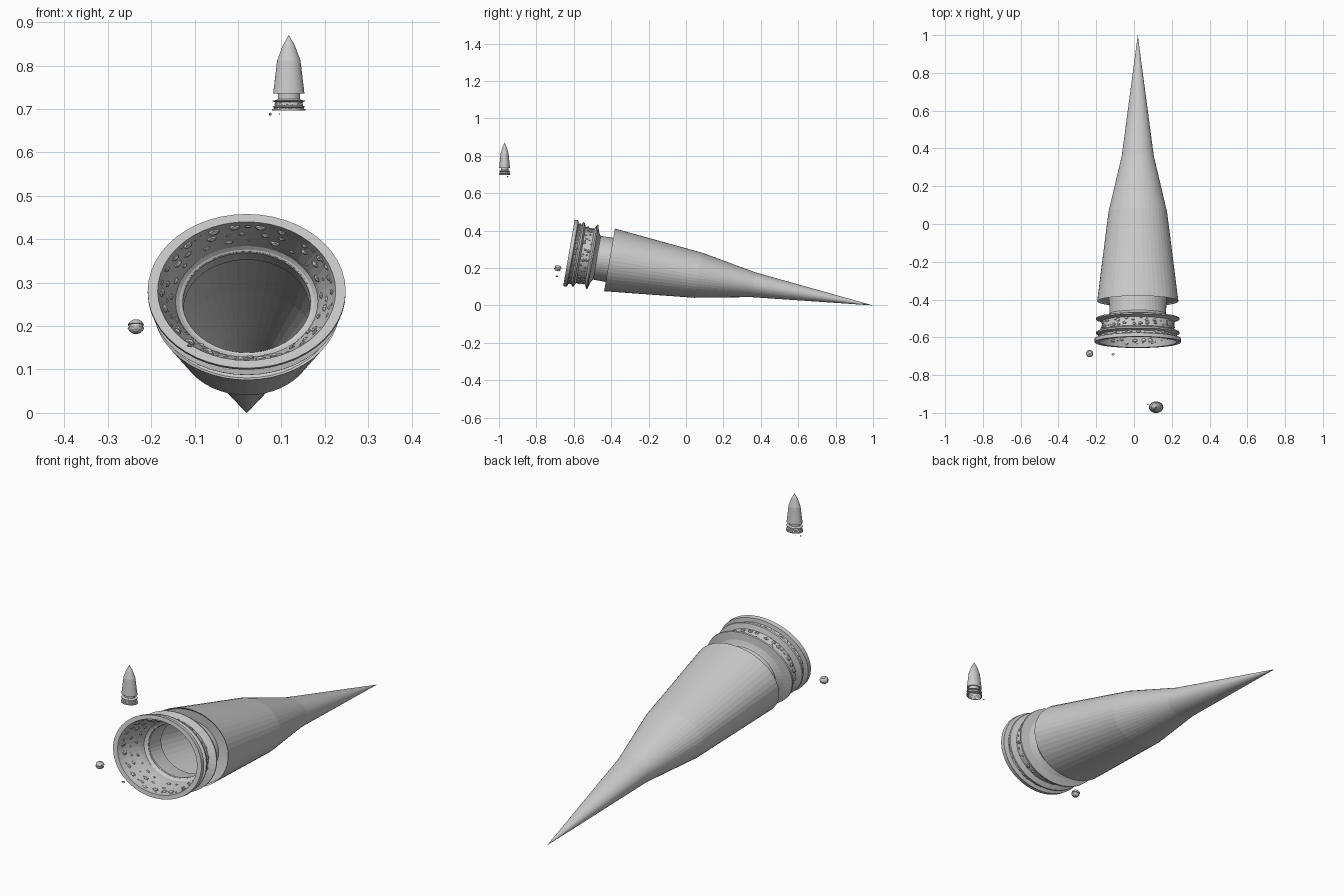
import bpy
import bmesh
import random
from math import cos, sin, pi, radians
from mathutils import Matrix, Vector

cube = bpy.data.objects.get("Cube")
if cube:
    bpy.data.objects.remove(cube)

random.seed(4)
SEGMENTS = 48


def finish(bm, name, matrix):
    bmesh.ops.remove_doubles(bm, verts=bm.verts, dist=0.0002)
    bmesh.ops.recalc_face_normals(bm, faces=bm.faces)
    mesh = bpy.data.meshes.new(name)
    bm.to_mesh(mesh)
    bm.free()
    mesh.transform(matrix)
    obj = bpy.data.objects.new(name, mesh)
    bpy.context.collection.objects.link(obj)
    return obj


def lathe(name, profile, matrix, segments=SEGMENTS):
    """Spin (radius, height) points around the local z axis."""
    bm = bmesh.new()
    verts = [bm.verts.new((r, 0, z)) for r, z in profile]
    edges = [bm.edges.new(pair) for pair in zip(verts, verts[1:])]
    bmesh.ops.spin(bm, geom=verts + edges, cent=(0, 0, 0), axis=(0, 0, 1),
                   angle=2 * pi, steps=segments, use_merge=True)
    return finish(bm, name, matrix)


def pebbles(name, rows, matrix):
    """Scatter irregular studs in rows of (radius, height, count, size)."""
    bm = bmesh.new()
    for radius, height, count, size in rows:
        for i in range(count):
            a = 2 * pi * (i + random.uniform(-0.3, 0.3)) / count
            z = height + random.uniform(-0.007, 0.007)
            s = size * random.uniform(0.6, 1.2)
            place = (Matrix.Translation((radius * cos(a), radius * sin(a), z))
                     @ Matrix.Rotation(a, 4, 'Z')
                     @ Matrix.Diagonal((0.8, 1.2, random.uniform(0.7, 1.1), 1)))
            bmesh.ops.create_icosphere(bm, subdivisions=1, radius=s, matrix=place)
    return finish(bm, name, matrix)


def build_rocket(prefix, matrix, nose):
    # Hollow tapered hull with an inward lip at the tail
    lathe(prefix + "_hull", [(0.15, 0.02), (0.207, 0.008), (0.215, 0)] + nose, matrix)

    # Neck and flanged nozzle, outer skin then rim then inner skin
    lathe(prefix + "_nozzle", [
        (0.152, 0.02), (0.15, -0.07), (0.178, -0.082),
        (0.22, -0.09), (0.221, -0.097), (0.187, -0.108),
        (0.192, -0.155), (0.22, -0.165), (0.221, -0.173), (0.196, -0.182),
        (0.206, -0.195), (0.228, -0.2), (0.228, -0.22), (0.205, -0.22),
        (0.196, -0.185), (0.168, -0.1), (0.164, -0.08),
        (0.147, -0.065), (0.145, 0.02)], matrix)

    # Studs outside and inside the nozzle
    pebbles(prefix + "_outer_studs", [
        (0.189, -0.118, 30, 0.009), (0.192, -0.143, 30, 0.009),
        (0.202, -0.19, 36, 0.01)], matrix)
    pebbles(prefix + "_inner_studs", [
        (0.196, -0.187, 22, 0.011), (0.186, -0.153, 24, 0.01),
        (0.174, -0.118, 20, 0.009)], matrix)

    # Loose banded pod and chip drifting behind the nozzle
    pod_place = (matrix @ Matrix.Translation((-0.255, 0.115, -0.265))
                 @ Matrix.Rotation(radians(82), 4, 'X')
                 @ Matrix.Diagonal((1, 1, 1.2, 1)))
    lathe(prefix + "_pod", [
        (0, 0.016), (0.009, 0.016), (0.016, 0.01), (0.019, 0.004),
        (0.016, 0.003), (0.016, -0.003), (0.019, -0.004),
        (0.016, -0.01), (0.009, -0.016), (0, -0.016)], pod_place, 16)
    bm = bmesh.new()
    bmesh.ops.create_icosphere(bm, subdivisions=1, radius=0.009)
    finish(bm, prefix + "_chip",
           matrix @ Matrix.Translation((-0.13, 0.17, -0.262))
           @ Matrix.Diagonal((1, 0.6, 0.8, 1)))


# Large rocket lying down with a long stretched nose
large_place = (Matrix.Translation((0.02, -0.409, 0.243))
               @ Matrix.Rotation(radians(-99.8), 4, 'X')
               @ Matrix.Diagonal((1, 0.79, 1, 1)))
build_rocket("large_rocket", large_place,
             [(0.155, 0.48), (0.085, 0.78), (0, 1.43)])

# Small upright rocket with a short nose
small_place = (Matrix.Translation((0.117, -0.97, 0.735))
               @ Matrix.Diagonal((0.168, 0.134, 0.178, 1)))
build_rocket("small_rocket", small_place,
             [(0.16, 0.43), (0.085, 0.62), (0, 0.76)])
